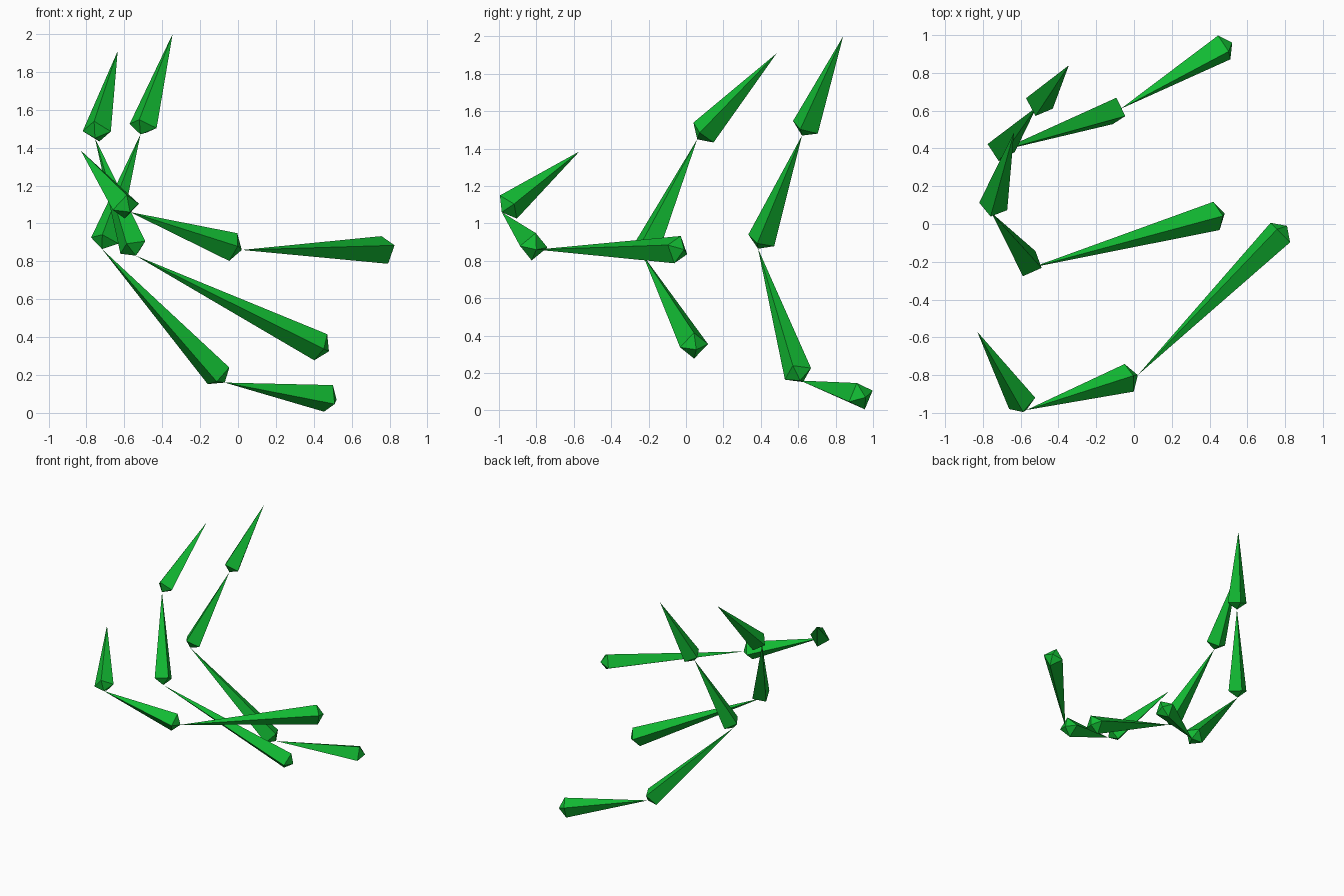
import bpy
import bmesh
from math import cos, sin, pi
from mathutils import Vector

cube = bpy.data.objects.get("Cube")
if cube:
    bpy.data.objects.remove(cube, do_unlink=True)

green = bpy.data.materials.new("bright_green")
green.use_nodes = True
colour = (0.006, 0.5, 0.033, 1)
green.diffuse_color = colour
shader = next(n for n in green.node_tree.nodes if n.type == 'BSDF_PRINCIPLED')
shader.inputs["Base Color"].default_value = colour

RADIUS = 0.077
CAP = 0.05


def bone(name, base, tip, corner):
    """Stretched octahedron: short cap at the base, long taper to the tip."""
    base, tip = Vector(base), Vector(tip)
    axis = (tip - base).normalized()
    side = Vector(corner)
    side = (side - axis * side.dot(axis)).normalized()
    other = axis.cross(side)
    centre = base + axis * CAP
    bm = bmesh.new()
    ring = [bm.verts.new(centre + RADIUS * (side * cos(i * pi / 2) + other * sin(i * pi / 2)))
            for i in range(4)]
    start, end = bm.verts.new(base), bm.verts.new(tip)
    for i in range(4):
        a, b = ring[i], ring[(i + 1) % 4]
        bm.faces.new((b, a, start))
        bm.faces.new((a, b, end))
    bmesh.ops.recalc_face_normals(bm, faces=bm.faces)
    mesh = bpy.data.meshes.new(name)
    bm.to_mesh(mesh)
    bm.free()
    mesh.materials.append(green)
    bpy.context.collection.objects.link(bpy.data.objects.new(name, mesh))


# Each chain: joints from root to tip, then the direction of one ring corner per bone
chains = {
    "front_chain": (
        [(0.81, -0.01, 0.86), (0.02, -0.8, 0.86), (-0.57, -0.985, 1.06), (-0.83, -0.57, 1.385)],
        [(0.67, -0.67, 0.32), (0.3, 0.15, 0.95), (0.7, 0.35, 0.2)]),
    "middle_chain": (
        [(0.48, 0.055, 0.325), (-0.54, -0.23, 0.83), (-0.755, 0.06, 1.45), (-0.635, 0.485, 1.91)],
        [(-0.46, 0, -0.88), (0.6, -0.2, 0.33), (-0.7, 0.2, 0.02)]),
    "back_chain": (
        [(0.52, 0.96, 0.07), (-0.07, 0.61, 0.16), (-0.718, 0.385, 0.865),
         (-0.515, 0.62, 1.47), (-0.345, 0.84, 2.0)],
        [(-0.4, 0.55, 0.3), (0.15, 0.72, 0.25), (-0.7, 0.2, 0.15), (-0.73, 0.3, 0.15)]),
}

for chain, (joints, corners) in chains.items():
    for i, corner in enumerate(corners):
        bone(f"{chain}_bone_{i + 1}", joints[i], joints[i + 1], corner)
